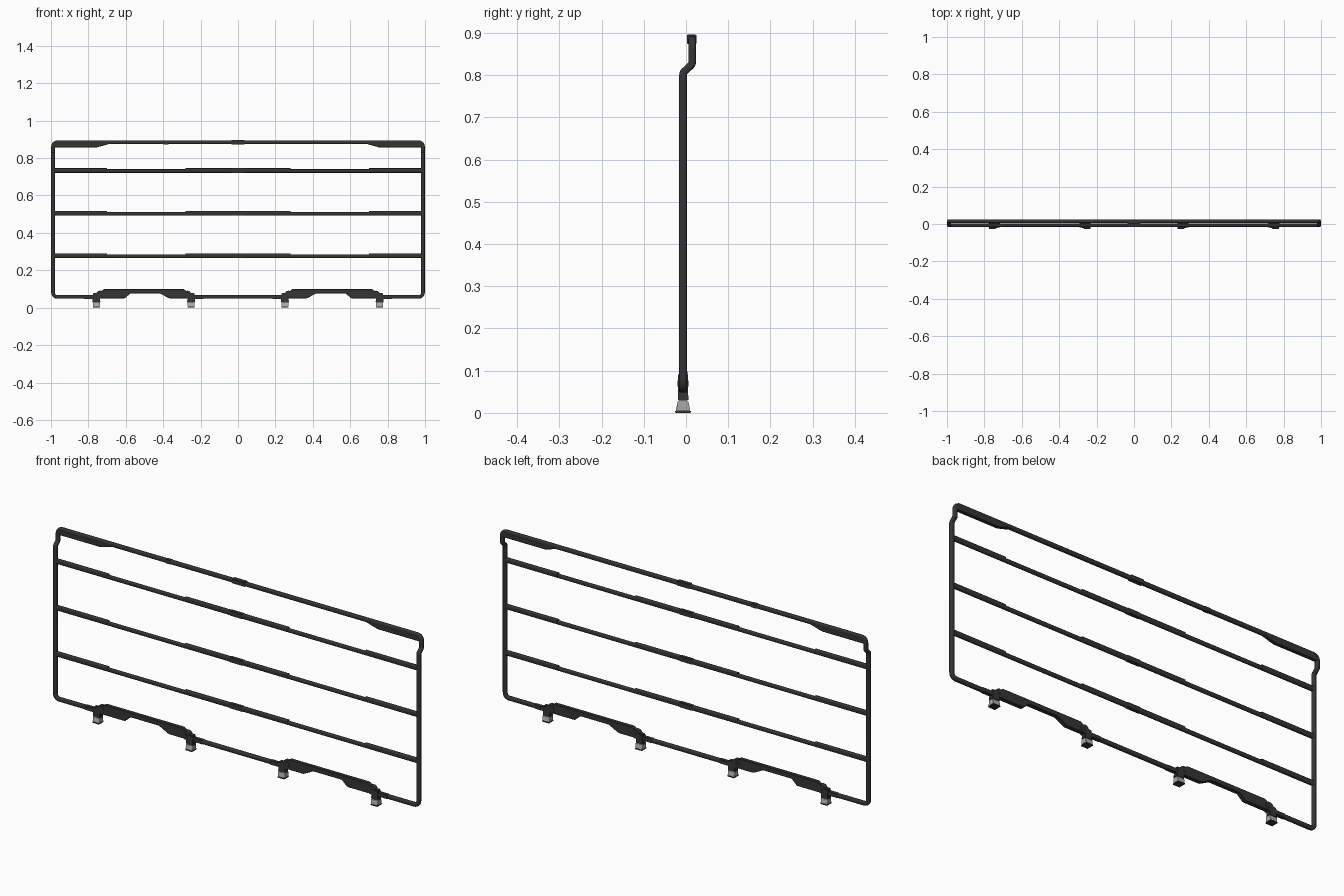
import bpy, bmesh, math
from mathutils import Vector, Matrix

if "Cube" in bpy.data.objects:
    bpy.data.objects.remove(bpy.data.objects["Cube"])


def material(name, c):
    m = bpy.data.materials.new(name)
    m.diffuse_color = (*c, 1)
    m.use_nodes = True
    m.node_tree.nodes["Principled BSDF"].inputs["Base Color"].default_value = m.diffuse_color
    return m


BLACK = material("black_paint", (0.035, 0.035, 0.035))
STEEL = material("grey_steel", (0.42, 0.42, 0.42))
Y = -0.007    # main frame plane
YT = 0.0145   # stepped-back top rail plane


def from_bmesh(name, bm, mat=BLACK):
    bmesh.ops.recalc_face_normals(bm, faces=bm.faces)
    me = bpy.data.meshes.new(name)
    bm.to_mesh(me)
    bm.free()
    me.materials.append(mat)
    ob = bpy.data.objects.new(name, me)
    bpy.context.collection.objects.link(ob)
    bpy.ops.object.select_all(action='DESELECT')
    ob.select_set(True)
    bpy.context.view_layer.objects.active = ob
    bpy.ops.object.shade_smooth_by_angle(angle=math.radians(35))
    return ob


def fillet(pts):
    """Round every corner of a closed path; each point carries its own radius."""
    out, n = [], len(pts)
    for i, (p, r) in enumerate(pts):
        p, a, b = Vector(p), Vector(pts[i - 1][0]), Vector(pts[(i + 1) % n][0])
        d = min(r, (a - p).length * 0.45, (b - p).length * 0.45)
        s, e = p + (a - p).normalized() * d, p + (b - p).normalized() * d
        for k in range(6):
            t = k / 5
            out.append(s * (1 - t) ** 2 + p * 2 * t * (1 - t) + e * t * t)
    return out


def box_tube(name, pts, w, d, closed=False, corner=0.006):
    """Sweep a rounded rectangle (w in the frame plane, d in depth) along a path."""
    prof = []
    for i, (sx, sy) in enumerate(((1, 1), (-1, 1), (-1, -1), (1, -1))):
        for k in range(4):
            a = math.pi / 2 * (i + k / 3)
            prof.append((sx * (w / 2 - corner) + corner * math.cos(a),
                         sy * (d / 2 - corner) + corner * math.sin(a)))
    pts = [Vector(p) for p in pts]
    n, m, bm, rings = len(pts), len(prof), bmesh.new(), []
    for i, p in enumerate(pts):
        a = pts[i - 1] if closed or i else p
        b = pts[(i + 1) % n] if closed or i < n - 1 else p
        t = (b - a).normalized()
        u = t.cross(Vector((0, 1, 0))).normalized()
        v = u.cross(t)
        rings.append([bm.verts.new(p + u * x + v * y) for x, y in prof])
    for i in range(n if closed else n - 1):
        r, q = rings[i], rings[(i + 1) % n]
        for j in range(m):
            bm.faces.new((r[j], r[(j + 1) % m], q[(j + 1) % m], q[j]))
    if not closed:
        bm.faces.new(rings[0])
        bm.faces.new(rings[-1])
    return from_bmesh(name, bm)


def plate(name, outline, y, thick, bevel=0.002):
    """Extrude an x-z outline along y."""
    bm = bmesh.new()
    f = bm.faces.new([bm.verts.new((x, y - thick / 2, z)) for x, z in outline])
    ex = bmesh.ops.extrude_face_region(bm, geom=[f])
    bmesh.ops.translate(bm, vec=(0, thick, 0),
                        verts=[v for v in ex['geom'] if isinstance(v, bmesh.types.BMVert)])
    bmesh.ops.recalc_face_normals(bm, faces=bm.faces)
    bmesh.ops.bevel(bm, geom=bm.edges[:], offset=bevel, segments=1, affect='EDGES')
    return from_bmesh(name, bm)


def block(name, c, size, mat=BLACK, top=(1, 1), bevel=0.0015):
    bm = bmesh.new()
    bmesh.ops.create_cube(bm, size=1)
    for v in bm.verts:
        kx, ky = top if v.co.z > 0 else (1, 1)
        v.co = (c[0] + v.co.x * size[0] * kx, c[1] + v.co.y * size[1] * ky, c[2] + v.co.z * size[2])
    bmesh.ops.bevel(bm, geom=bm.edges[:], offset=bevel, segments=2, affect='EDGES')
    return from_bmesh(name, bm, mat)


def disc(name, c, r, depth, n=20):
    bm = bmesh.new()
    bmesh.ops.create_cone(bm, cap_ends=True, segments=n, radius1=r, radius2=r, depth=depth,
                          matrix=Matrix.Translation(c) @ Matrix.Rotation(math.pi / 2, 4, 'X'))
    return from_bmesh(name, bm)


# Outer frame: arched bottom rail, posts with a set-back, top rail
half = [((0.262, Y, 0.058), 0.015), ((0.30, Y, 0.088), 0.015), ((0.71, Y, 0.088), 0.015),
        ((0.748, Y, 0.058), 0.015), ((0.989, Y, 0.058), 0.025), ((0.989, Y, 0.806), 0.005),
        ((0.989, YT, 0.826), 0.005), ((0.989, YT, 0.884), 0.025)]
loop = half + [((-p[0], p[1], p[2]), r) for p, r in reversed(half)]
box_tube("outer_frame", fillet(loop), 0.020, 0.018, True)

# Cross bars with telescoping outer sleeves
for i, z in enumerate((0.277, 0.504, 0.733)):
    box_tube(f"cross_bar_{i}", [(-0.985, Y, z - 0.002), (0.985, Y, z - 0.002)], 0.019, 0.0155)
    for nm, a, b in (("left", -0.982, -0.70), ("middle", -0.28, 0.28), ("right", 0.70, 0.982)):
        box_tube(f"bar_sleeve_{nm}_{i}", [(a, Y, z + 0.001), (b, Y, z + 0.001)], 0.024, 0.017)
    block(f"bar_joint_{i}", (0, Y, z + 0.001), (0.07, 0.0176, 0.025))

# Top rail joint and hinge pin
block("top_rail_joint", (0, YT - 0.001, 0.885), (0.07, 0.022, 0.023))
block("top_rail_pin", (-0.385, YT, 0.884), (0.03, 0.0185, 0.0205))

# One wheel-arch shaped plate, x measured from its centre
arch = [(-0.235, 0.083), (-0.215, 0.1), (0.21, 0.1), (0.238, 0.082), (0.25, 0.05), (0.10, 0.05),
        (0.07, 0.077), (-0.085, 0.077), (-0.138, 0.05), (-0.24, 0.05)]
for s, side in ((-1, "left"), (1, "right")):
    # Corner gussets under the top rail
    plate(f"top_gusset_{side}", [(s * x, z) for x, z in
          ((0.985, 0.857), (0.985, 0.888), (0.69, 0.888), (0.69, 0.875), (0.755, 0.857))], YT, 0.017)
    for x in (0.978, 0.71):
        disc(f"top_bolt_{side}_{int(x * 100)}", (s * x, YT, 0.881), 0.005, 0.020, 6)
    # Bottom arch plate
    plate(f"arch_plate_{side}", [(s * (0.505 + x), z) for x, z in arch], Y, 0.02)
    # Clamps and mounting feet
    for x, inner, pos in ((0.251, 0.02, "inner"), (0.757, -0.02, "outer")):
        k = f"{side}_{pos}"
        block(f"foot_base_{k}", (s * x, Y, 0.003), (0.038, 0.037, 0.006))
        block(f"foot_{k}", (s * x, Y, 0.017), (0.036, 0.034, 0.024), STEEL, (1.1, 0.74))
        block(f"clamp_{k}", (s * x, Y, 0.053), (0.042, 0.025, 0.050), BLACK, (0.85, 0.95), 0.003)
        disc(f"clamp_hinge_{k}", (s * (x + inner), Y, 0.07), 0.021, 0.024)
        disc(f"clamp_bolt_{k}", (s * (x + inner), Y, 0.07), 0.007, 0.027, 6)
        block(f"rail_collar_{k}", (s * (x - inner * 1.9), Y, 0.058), (0.06, 0.0185, 0.0205))
